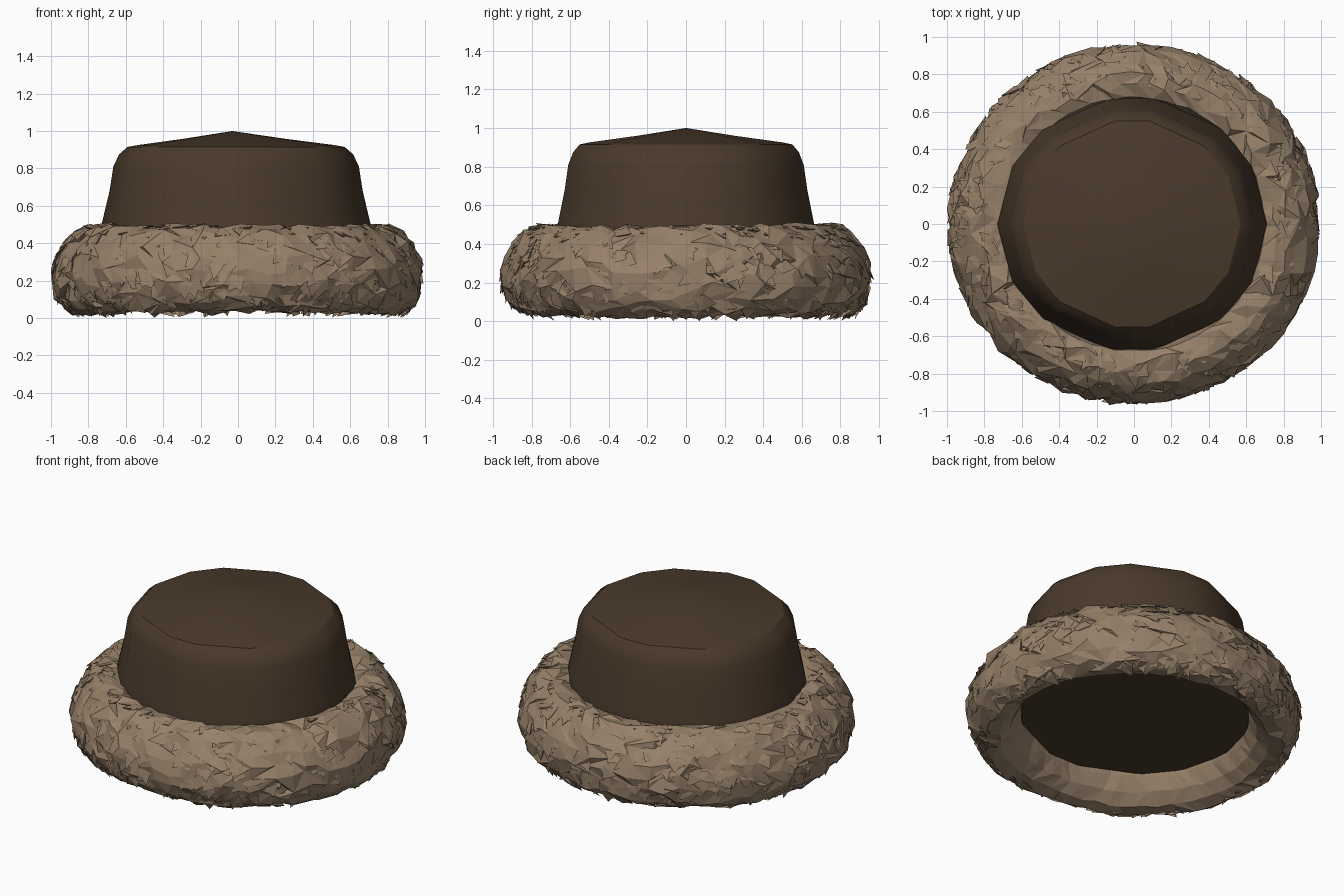
import bpy, bmesh, math, random
from mathutils import Vector

if "Cube" in bpy.data.objects:
    bpy.data.objects.remove(bpy.data.objects["Cube"])

random.seed(4)
TAU = 2 * math.pi


def material(name, rgb):
    m = bpy.data.materials.new(name)
    m.diffuse_color = (*rgb, 1)
    m.use_nodes = True
    m.node_tree.nodes["Principled BSDF"].inputs["Base Color"].default_value = m.diffuse_color
    return m


def finish(bm, name, mat):
    bmesh.ops.recalc_face_normals(bm, faces=bm.faces)
    me = bpy.data.meshes.new(name)
    bm.to_mesh(me)
    bm.free()
    ob = bpy.data.objects.new(name, me)
    bpy.context.collection.objects.link(ob)
    me.materials.append(mat)
    bpy.context.view_layer.objects.active = ob
    ob.select_set(True)
    return ob


leather = material("dark brown leather", (0.069, 0.042, 0.024))
fur = material("tan fur", (0.305, 0.216, 0.141))

# Crown: lathed low-poly profile, slightly oval, closed underneath
profile = [(0.68, 0.20, 0.96), (0.72, 0.42, 0.94), (0.71, 0.51, 0.935), (0.67, 0.68, 0.94),
           (0.65, 0.81, 0.94), (0.62, 0.875, 0.945), (0.575, 0.915, 0.96), (0.52, 0.925, 0.97)]
SIDES = 14
bm = bmesh.new()
rings = []
for r, z, sy in profile:
    ring = []
    for i in range(SIDES):
        a = TAU * (i + 0.15 * math.sin(2.7 * i)) / SIDES      # uneven sides
        ring.append(bm.verts.new((r * 1.01 * math.cos(a) - 0.01, r * sy * 1.01 * math.sin(a), z)))
    rings.append(ring)
for a, b in zip(rings, rings[1:]):
    for i in range(SIDES):
        j = (i + 1) % SIDES
        bm.faces.new((a[i], a[j], b[j], b[i]))
mid = [bm.verts.new((v.co.x * 0.5 - 0.015, v.co.y * 0.5, 0.96)) for v in rings[-1]]
apex = bm.verts.new((-0.03, 0, 1.0))
for i in range(SIDES):
    j = (i + 1) % SIDES
    bm.faces.new((rings[-1][i], rings[-1][j], mid[j], mid[i]))
    bm.faces.new((mid[i], mid[j], apex))
bm.faces.new(rings[0])
finish(bm, "crown", leather)
bpy.ops.object.shade_smooth_by_angle(angle=math.radians(29))
bpy.ops.object.select_all(action='DESELECT')

# Fur brim: jittered, triangulated ring; the inner wall stays coarse and calm
section = [(0.70, 0.475), (0.76, 0.495), (0.82, 0.488), (0.885, 0.45), (0.935, 0.39), (0.972, 0.325),
           (0.99, 0.25), (0.99, 0.18), (0.968, 0.11), (0.93, 0.055), (0.875, 0.024), (0.80, 0.04),
           (0.735, 0.10), (0.69, 0.19), (0.66, 0.30)]
SEG, N = 66, len(section)


def brim_point(u, t):
    """Point on the brim: u = turns round the hat, t = position along the section."""
    k = int(t) % N
    f = t - int(t)
    (r0, z0), (r1, z1) = section[k], section[(k + 1) % N]
    r, z = r0 + (r1 - r0) * f, z0 + (z1 - z0) * f
    a = u * TAU
    front = max(0.0, -math.sin(a)) ** 12          # underside lifts a little at the front
    z += 0.03 * front * max(0.0, 1 - z / 0.2)
    return Vector((r * math.cos(a), r * 0.968 * math.sin(a), z))


bm = bmesh.new()
grid = []
for i in range(SEG):
    row = []
    for k in range(N):
        outer = 1 <= k <= 10
        du = random.uniform(-0.35, 0.35) if outer else 0
        dt = random.uniform(-0.3, 0.3) if outer else 0
        p = brim_point((i + du + 0.5 * (k % 2)) / SEG, k + dt)
        amp = 0.017 if outer else 0.006
        p += Vector([random.uniform(-amp, amp) for _ in range(3)])
        row.append(bm.verts.new(p))
    grid.append(row)
for i in range(SEG):
    a, b = grid[i], grid[(i + 1) % SEG]
    for k in range(N):
        m = (k + 1) % N
        if random.random() < 0.5:
            bm.faces.new((a[k], b[k], b[m]))
            bm.faces.new((a[k], b[m], a[m]))
        else:
            bm.faces.new((a[k], b[k], a[m]))
            bm.faces.new((b[k], b[m], a[m]))
for v in bm.verts:
    v.co.z = max(v.co.z, 0.005)
finish(bm, "fur_brim", fur)

# Fur tufts: broad shallow shards with lifted tips lying over the brim
bm = bmesh.new()
for _ in range(560):
    u, t = random.random(), random.uniform(1.0, 10.0)
    p = brim_point(u, t)
    e = 0.01
    along = (brim_point(u + e, t) - brim_point(u - e, t)).normalized()
    down = (brim_point(u, t + 0.4) - brim_point(u, t - 0.4)).normalized()
    out = down.cross(along).normalized()
    core = Vector((0.8 * math.cos(u * TAU), 0.78 * math.sin(u * TAU), 0.26))
    if out.dot(p - core) < 0:
        out = -out
    ang = random.gauss(0, 0.8)
    d = down * math.cos(ang) + along * math.sin(ang)
    s = d.cross(out)
    L, w = random.uniform(0.09, 0.15), random.uniform(0.03, 0.055)
    tip = bm.verts.new(p + d * L * 0.5 + out * random.uniform(0.0, 0.011))
    left = bm.verts.new(p - d * L * 0.1 + s * w + out * random.uniform(-0.014, 0.006))
    right = bm.verts.new(p - d * L * 0.1 - s * w + out * random.uniform(-0.014, 0.006))
    back = bm.verts.new(p - d * L * 0.5 - out * 0.02)
    root = bm.verts.new(p - out * 0.035)
    bm.faces.new((tip, left, right))
    bm.faces.new((back, right, left))
    for a, b in ((tip, right), (right, back), (back, left), (left, tip)):
        bm.faces.new((b, a, root))
for v in bm.verts:
    v.co.z = max(v.co.z, 0.0)
    v.co.x = max(-1.0, min(1.0, v.co.x))
finish(bm, "fur_tufts", fur)
